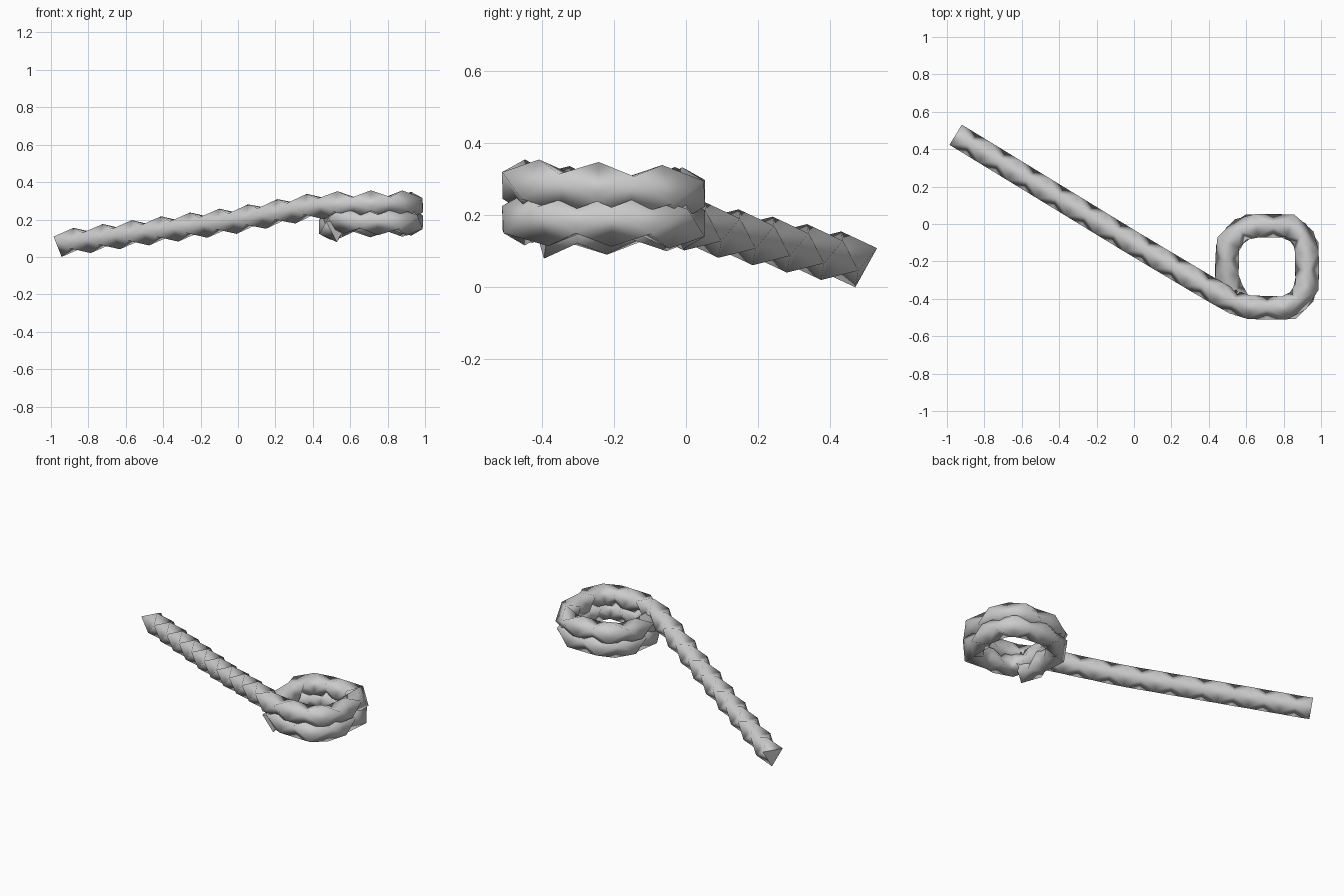
import bpy, bmesh, math
from mathutils import Vector

if "Cube" in bpy.data.objects:
    bpy.data.objects.remove(bpy.data.objects["Cube"])

SIDES, RADIUS, STEP = 3, 0.073, 0.092

# Rope centre line: straight tail, then a rounded-square coil of two turns
path = [Vector((-0.95, 0.475, 0.075)), Vector((0.0, -0.105, 0.2)),
        Vector((0.42, -0.355, 0.275))]


def add_turn(heights):
    plan = [(0.58, -0.445), (0.84, -0.45), (0.925, -0.36), (0.925, -0.09),
            (0.84, -0.01), (0.59, -0.01), (0.5, -0.10), (0.495, -0.31)]
    for (x, y), z in zip(plan, heights):
        path.append(Vector((x, y, z)))


add_turn([0.283, 0.287, 0.282, 0.272, 0.262, 0.265, 0.26, 0.225])
add_turn([0.195, 0.19, 0.19, 0.187, 0.18, 0.18, 0.172, 0.162])
path.append(Vector((0.53, -0.40, 0.155)))


def resample(points, step):
    lengths = [(b - a).length for a, b in zip(points, points[1:])]
    count = round(sum(lengths) / step)
    out = []
    for i in range(count + 1):
        d = sum(lengths) * i / count
        k = 0
        while k < len(lengths) - 1 and d > lengths[k]:
            d -= lengths[k]
            k += 1
        out.append(points[k].lerp(points[k + 1], min(d / lengths[k], 1)))
    return out


# Twisted tube: each ring is turned half a side from the one before
centres = resample(path, STEP)
bm = bmesh.new()
rings = []
for i, c in enumerate(centres):
    ahead = centres[min(i + 1, len(centres) - 1)]
    behind = centres[max(i - 1, 0)]
    tangent = (ahead - behind).normalized()
    side = Vector((0, 0, 1)).cross(tangent).normalized()
    up = tangent.cross(side)
    ring = []
    for k in range(SIDES):
        a = 2 * math.pi * k / SIDES + i * math.pi / SIDES - math.pi / 2
        ring.append(bm.verts.new(c + RADIUS * (side * math.cos(a) + up * math.sin(a))))
    rings.append(ring)
for r0, r1 in zip(rings, rings[1:]):
    for k in range(SIDES):
        n = (k + 1) % SIDES
        bm.faces.new((r0[k], r0[n], r1[k]))
        bm.faces.new((r0[n], r1[n], r1[k]))

# Flat cut ends
caps = [bm.faces.new(rings[0]), bm.faces.new(rings[-1])]
bmesh.ops.recalc_face_normals(bm, faces=bm.faces)
for f in bm.faces:
    f.smooth = f not in caps
for cap in caps:
    for e in cap.edges:
        e.smooth = False

# Rest the rope on the floor
low = min(v.co.z for v in bm.verts)
bmesh.ops.translate(bm, verts=bm.verts, vec=(0, 0, -low))

mesh = bpy.data.meshes.new("coiled_rope")
bm.to_mesh(mesh)
bm.free()
rope = bpy.data.objects.new("coiled_rope", mesh)
bpy.context.collection.objects.link(rope)
